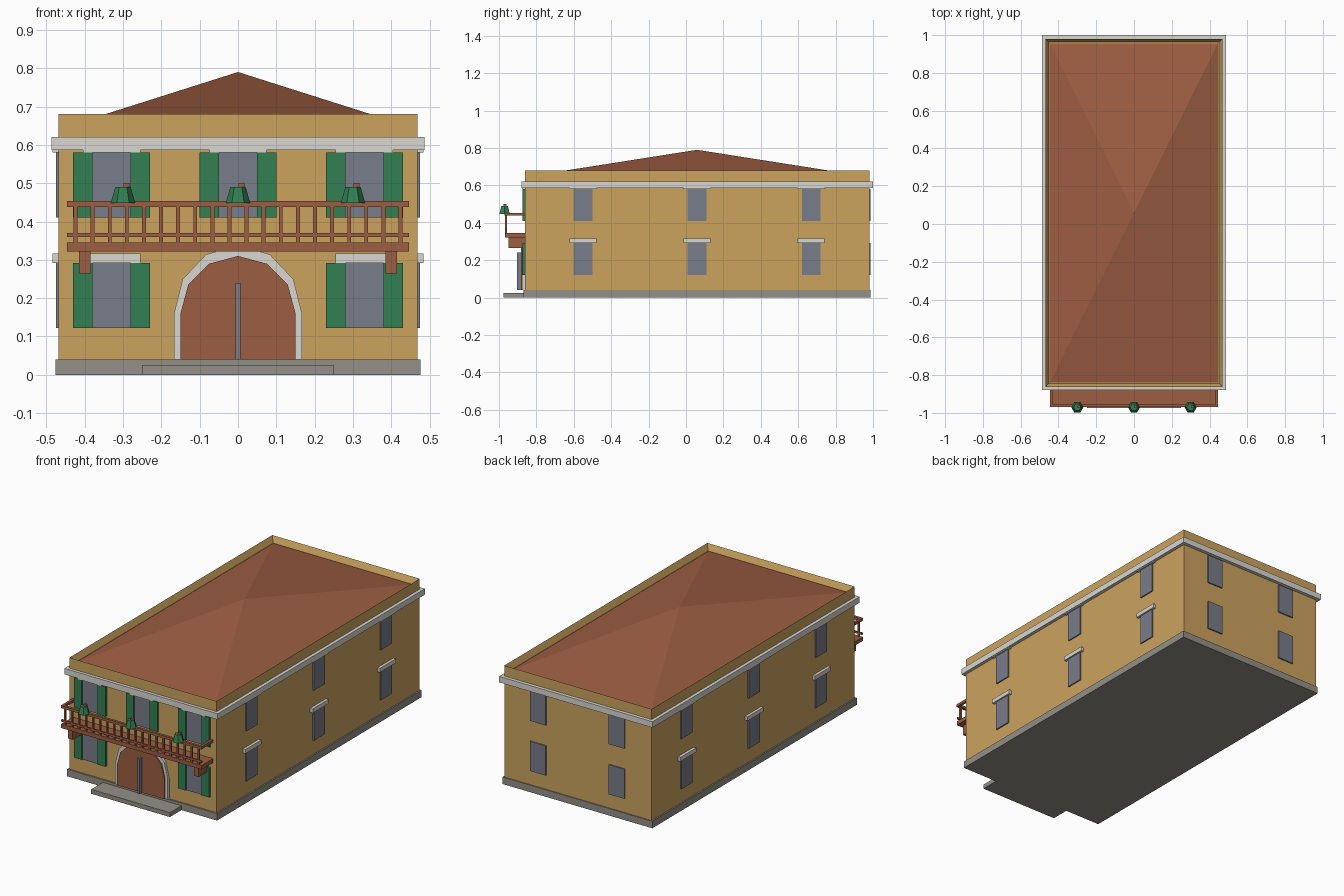
import bpy, bmesh, math

if "Cube" in bpy.data.objects:
    bpy.data.objects.remove(bpy.data.objects["Cube"])


def material(name, rgb):
    m = bpy.data.materials.new(name)
    lin = [((c / 255 + 0.055) / 1.055) ** 2.4 for c in rgb]
    m.diffuse_color = (*lin, 1)
    m.use_nodes = True
    m.node_tree.nodes["Principled BSDF"].inputs["Base Color"].default_value = m.diffuse_color
    return m


WALL = material("ochre plaster", (204, 163, 95))
TRIM = material("pale stone", (216, 215, 208))
BROWN = material("terracotta brown", (156, 93, 66))
GREEN = material("shutter green", (50, 128, 82))
GLASS = material("grey glass", (121, 125, 138))
STONE = material("grey stone", (148, 144, 135))

X, Y0, Y1 = 0.468, -0.862, 0.98   # wall faces
YC = (Y0 + Y1) / 2


def finish(name, bm, mat):
    bmesh.ops.recalc_face_normals(bm, faces=bm.faces)
    me = bpy.data.meshes.new(name)
    bm.to_mesh(me)
    bm.free()
    me.materials.append(mat)
    ob = bpy.data.objects.new(name, me)
    bpy.context.collection.objects.link(ob)
    return ob


def add_box(bm, x0, x1, y0, y1, z0, z1):
    v = bmesh.ops.create_cube(bm, size=1)["verts"]
    for p in v:
        p.co = (x1 if p.co.x > 0 else x0, y1 if p.co.y > 0 else y0, z1 if p.co.z > 0 else z0)


def boxes(name, mat, specs):
    bm = bmesh.new()
    for s in specs:
        add_box(bm, *s)
    return finish(name, bm, mat)


def loft(name, mat, bottom, top):
    # solid between two matching point loops
    bm = bmesh.new()
    a = [bm.verts.new(p) for p in bottom]
    b = [bm.verts.new(p) for p in top]
    n = len(a)
    bm.faces.new(a)
    bm.faces.new(b)
    for i in range(n):
        bm.faces.new((a[i], a[(i + 1) % n], b[(i + 1) % n], b[i]))
    return finish(name, bm, mat)


# walls with a parapet sunk around the roof
bm = bmesh.new()
add_box(bm, -X, X, Y0, Y1, 0.04, 0.68)
top = max(bm.faces, key=lambda f: f.calc_center_median().z)
bmesh.ops.inset_region(bm, faces=[top], thickness=0.024)
for v in top.verts:
    v.co.z = 0.645
finish("walls", bm, WALL)

# shallow pyramid roof
bm = bmesh.new()
hx, hy = X - 0.024, (Y1 - Y0) / 2 - 0.024
ring = [bm.verts.new((sx * hx, YC + sy * hy, 0.649)) for sx, sy in ((-1, -1), (1, -1), (1, 1), (-1, 1))]
apex = bm.verts.new((0, YC, 0.79))
for i in range(4):
    bm.faces.new((ring[i], ring[(i + 1) % 4], apex))
bm.faces.new(ring)
finish("roof", bm, BROWN)

# base, step and cornice
boxes("plinth", STONE, [(-0.476, 0.476, -0.87, 0.986, 0, 0.04)])
boxes("front_step", STONE, [(-0.25, 0.25, -0.975, -0.865, 0, 0.025)])
boxes("cornice", TRIM, [(-0.487, 0.487, -0.88, 1.0, 0.586, 0.62)])

# windows, shutters and lintels
LOW, HIGH = (0.122, 0.292), (0.41, 0.58)
front = [(-0.33, LOW), (0.33, LOW), (-0.33, HIGH), (0, HIGH), (0.33, HIGH)]
boxes("front_windows", GLASS, [(x - 0.05, x + 0.05, Y0 - 0.007, Y0 + 0.01, *z) for x, z in front])
boxes("shutters", GREEN, [(x + s * 0.075 - 0.025, x + s * 0.075 + 0.025, Y0 - 0.013, Y0 + 0.01, *z)
                          for x, z in front for s in (-1, 1)])
boxes("front_lintels", TRIM, [(x - 0.075, x + 0.075, Y0 - 0.016, Y0 + 0.01, z[1], z[1] + 0.024)
                              for x, z in front])
side = [(s, YC + d, z) for s in (-1, 1) for d in (-0.61, 0, 0.61) for z in (LOW, HIGH)]


def side_box(s, depth, y, w, z0, z1):
    a, b = sorted((s * (X - 0.01), s * (X + depth)))
    return (a, b, y - w, y + w, z0, z1)


boxes("side_windows", GLASS, [side_box(s, 0.007, y, 0.05, *z) for s, y, z in side])
boxes("side_lintels", TRIM, [side_box(s, 0.016, y, 0.072, z[1], z[1] + 0.024) for s, y, z in side])
boxes("back_windows", GLASS, [(x - 0.05, x + 0.05, Y1 - 0.01, Y1 + 0.007, *z)
                              for x in (-0.25, 0.25) for z in (LOW, HIGH)])


# arched door and its surround
def arch(rx, rz, y):
    pts = [(-rx, y, 0.04)]
    pts += [(-rx * math.cos(math.pi * i / 6), y, 0.16 + rz * math.sin(math.pi * i / 6)) for i in range(7)]
    return pts + [(rx, y, 0.04)]


loft("door_surround", TRIM, arch(0.167, 0.178, Y0 + 0.01), arch(0.167, 0.178, Y0 - 0.014))
loft("door", BROWN, arch(0.15, 0.15, Y0 + 0.01), arch(0.15, 0.15, Y0 - 0.02))
boxes("door_bar", GLASS, [(-0.007, 0.007, -0.904, -0.87, 0.04, 0.24)])

# balcony slab, brackets, rails and balusters
BX, BY = 0.446, -0.967
boxes("balcony_slab", BROWN, [(-BX, BX, BY, Y0, 0.322, 0.345)])
boxes("balcony_brackets", BROWN, [(s * 0.4 - 0.015, s * 0.4 + 0.015, -0.95, Y0, 0.264, 0.323) for s in (-1, 1)])
rails = [(-BX, BX, BY - 0.003, BY + 0.012, 0.438, 0.453), (-BX, BX, BY, BY + 0.009, 0.359, 0.37)]
rails += [(s * 0.439 - 0.007, s * 0.439 + 0.007, BY, Y0, 0.438, 0.453) for s in (-1, 1)]
boxes("balcony_rails", BROWN, rails)
boxes("balusters", BROWN, [(x - 0.005, x + 0.005, BY, BY + 0.01, 0.344, 0.44)
                           for x in (-0.424 + 0.848 * i / 19 for i in range(20))])


# six-sided plants on the rail, each with a small bud
def hexagon(x, r, z):
    return [(x + r * math.cos(math.pi * i / 3), -0.97 + r * math.sin(math.pi * i / 3), z) for i in range(6)]


for i, x in enumerate((-0.3, 0, 0.3)):
    loft(f"rail_plant_{i + 1}", GREEN, hexagon(x, 0.032, 0.448), hexagon(x, 0.02, 0.49))
boxes("plant_buds", BROWN, [(x + 0.001, x + 0.017, -0.975, -0.96, 0.485, 0.501) for x in (-0.3, 0, 0.3)])
